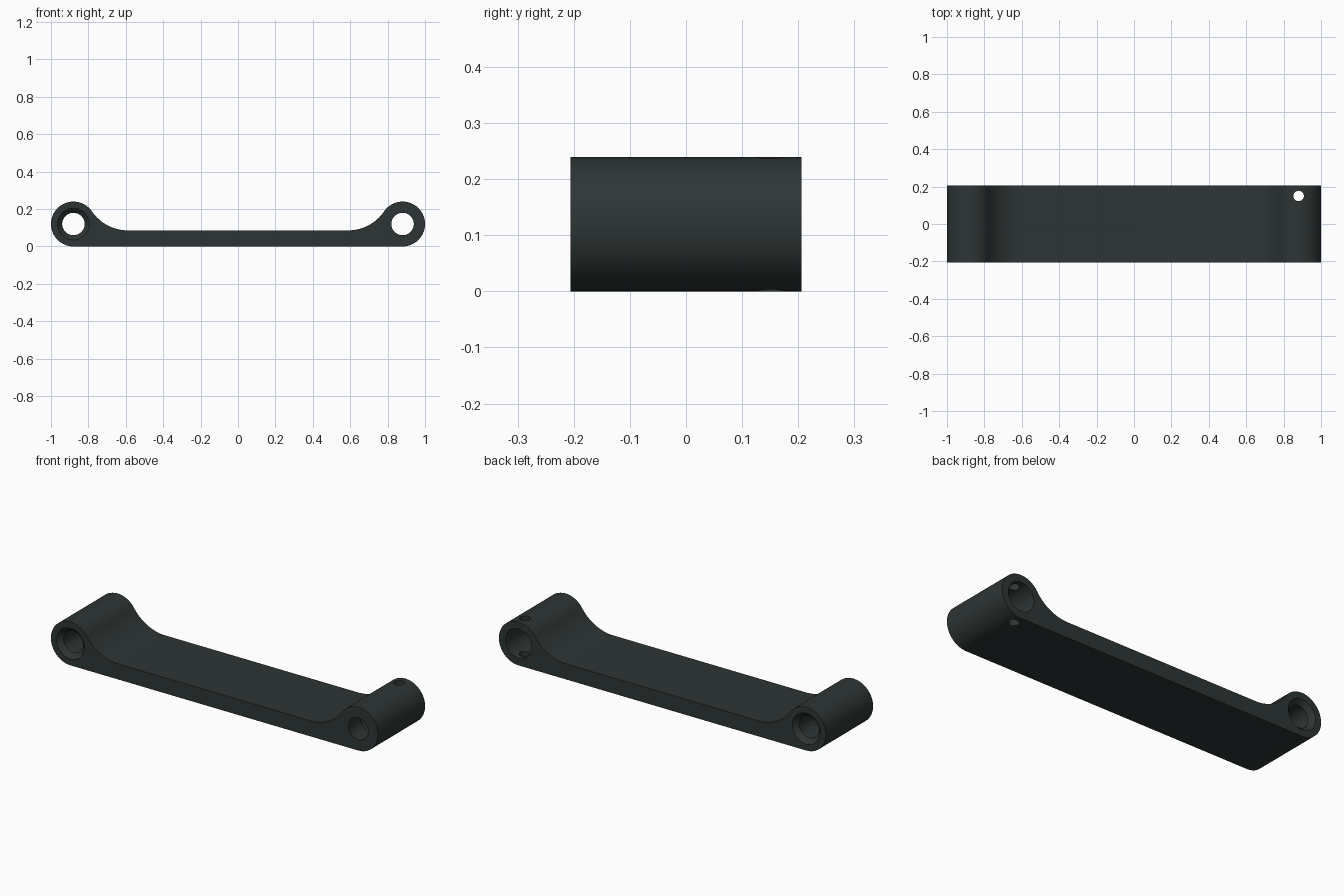
import bpy, bmesh, math
from mathutils import Matrix

if "Cube" in bpy.data.objects:
    bpy.data.objects.remove(bpy.data.objects["Cube"])

HALF_W = 0.206         # half depth along y
BX, BZ, BR = 0.88, 0.12, 0.12   # boss centre and radius
TOP = 0.086            # plate thickness
FX = 0.59              # where the fillet meets the plate

mat = bpy.data.materials.new("dark_green_grey")
mat.diffuse_color = (0.027, 0.036, 0.035, 1)
mat.use_nodes = True
mat.node_tree.nodes["Principled BSDF"].inputs["Base Color"].default_value = mat.diffuse_color


def make_object(name, bm, helper=False):
    bmesh.ops.recalc_face_normals(bm, faces=bm.faces)
    mesh = bpy.data.meshes.new(name)
    bm.to_mesh(mesh)
    bm.free()
    mesh.materials.append(mat)
    ob = bpy.data.objects.new(name, mesh)
    bpy.context.collection.objects.link(ob)
    ob.hide_render = helper
    return ob


def arc(cx, cz, r, a0, a1, n):
    return [(cx + r * math.cos(a0 + (a1 - a0) * i / n),
             cz + r * math.sin(a0 + (a1 - a0) * i / n)) for i in range(n + 1)]


# side profile: right half, then mirrored
dx, h = BX - FX, TOP - BZ
fr = (dx * dx + h * h - BR * BR) / (2 * (BR - h))   # fillet tangent to boss and plate
fz = TOP + fr
ang = math.atan2(fz - BZ, FX - BX)
half = arc(BX, BZ, BR, -math.pi / 2, ang, 40)
half += arc(FX, fz, fr, ang - math.pi, -math.pi / 2, 16)[1:]
outline = half + [(-x, z) for x, z in reversed(half)]

bm = bmesh.new()
face = bm.faces.new([bm.verts.new((x, -HALF_W, z)) for x, z in outline])
ext = bmesh.ops.extrude_face_region(bm, geom=[face])
bmesh.ops.translate(bm, vec=(0, 2 * HALF_W, 0),
                    verts=[v for v in ext["geom"] if isinstance(v, bmesh.types.BMVert)])
link = make_object("link_arm", bm)


def bore(name, x, rings, n=48):
    """Turned cutter along y from (y, radius) rings."""
    bm = bmesh.new()
    loops = [[bm.verts.new((x + r * math.cos(2 * math.pi * i / n), y,
                            BZ + r * math.sin(2 * math.pi * i / n))) for i in range(n)]
             for y, r in rings]
    for a, b in zip(loops, loops[1:]):
        for i in range(n):
            bm.faces.new((a[i], a[(i + 1) % n], b[(i + 1) % n], b[i]))
    bm.faces.new(loops[0])
    bm.faces.new(loops[-1])
    return make_object(name, bm, True)


# left bore countersunk at both ends, right bore stepped from the back
W, E = HALF_W, 0.02
cutters = [
    bore("left_bore_cutter", -BX, [(-W - E, 0.105), (-W + 0.025, 0.06),
                                   (W - 0.025, 0.06), (W + E, 0.105)]),
    bore("right_bore_cutter", BX, [(-W - E, 0.06), (-0.1, 0.06),
                                   (-0.1, 0.08), (W + E, 0.08)]),
]
# vertical pin hole through the right boss
bm = bmesh.new()
bmesh.ops.create_cone(bm, cap_ends=True, segments=32, radius1=0.028, radius2=0.028,
                      depth=0.5, matrix=Matrix.Translation((BX, 0.15, BZ)))
cutters.append(make_object("pin_hole_cutter", bm, True))

bpy.context.view_layer.objects.active = link
link.select_set(True)
for c in cutters:
    m = link.modifiers.new(c.name, "BOOLEAN")
    m.operation, m.solver, m.object = "DIFFERENCE", "EXACT", c
    bpy.ops.object.modifier_apply(modifier=m.name)
for c in cutters:
    bpy.data.objects.remove(c)
bpy.ops.object.shade_smooth_by_angle(angle=math.radians(30))
